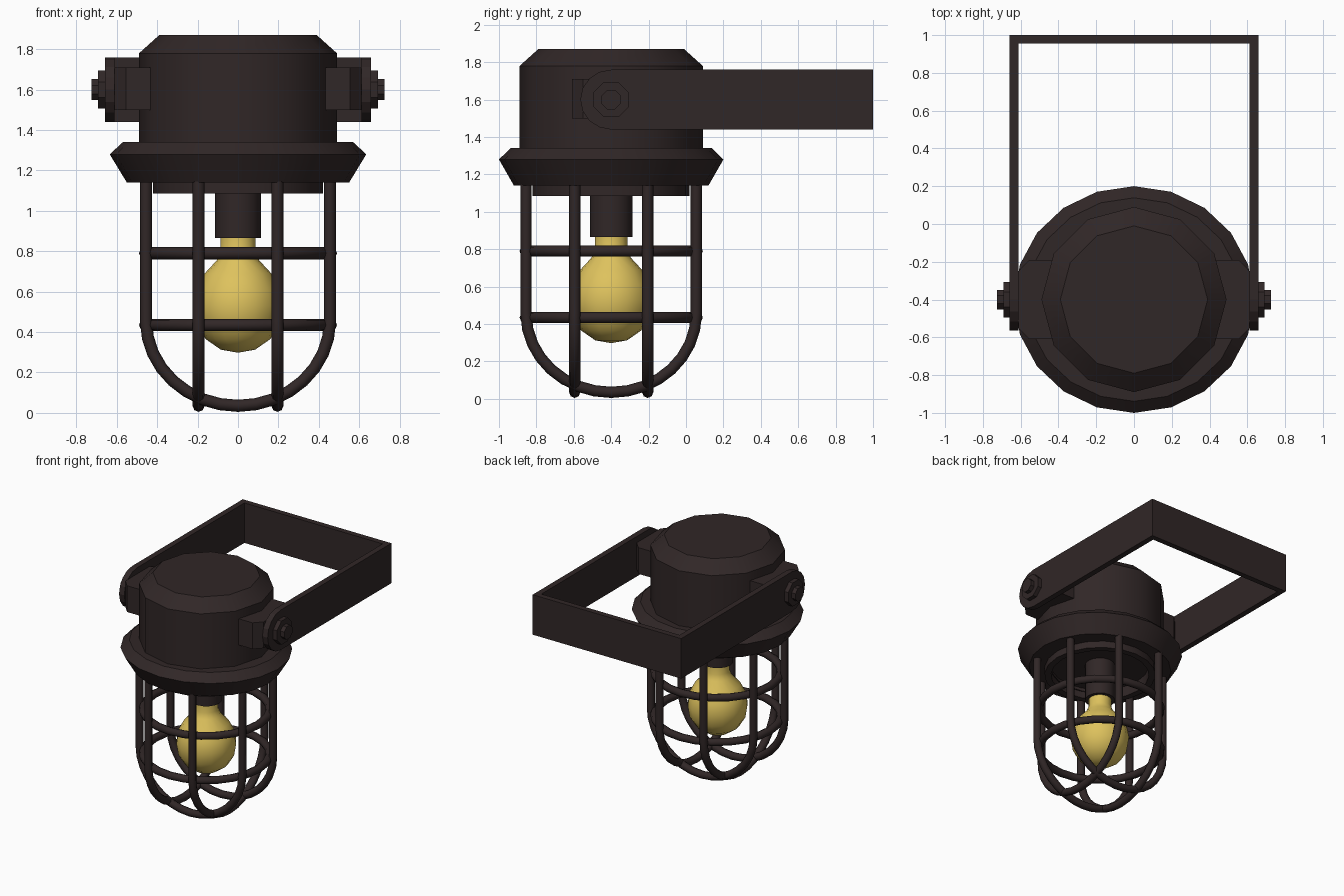
import bpy, bmesh, math
from mathutils import Vector

if "Cube" in bpy.data.objects:
    bpy.data.objects.remove(bpy.data.objects["Cube"])

CY = -0.4      # y of the lamp axis
PIVOT_Z = 1.6  # height of the bracket pivot


def material(name, rgb):
    m = bpy.data.materials.new(name)
    m.diffuse_color = (*rgb, 1)
    m.use_nodes = True
    m.node_tree.nodes["Principled BSDF"].inputs["Base Color"].default_value = m.diffuse_color
    return m


IRON = material("dark_iron", (0.030, 0.020, 0.020))
GLASS = material("warm_glass", (0.73, 0.54, 0.11))


def finish(name, bm, mat, angle=None):
    bmesh.ops.remove_doubles(bm, verts=bm.verts, dist=1e-5)
    bmesh.ops.recalc_face_normals(bm, faces=bm.faces)
    me = bpy.data.meshes.new(name)
    bm.to_mesh(me)
    bm.free()
    ob = bpy.data.objects.new(name, me)
    bpy.context.collection.objects.link(ob)
    me.materials.append(mat)
    if angle:
        bpy.ops.object.select_all(action='DESELECT')
        ob.select_set(True)
        bpy.context.view_layer.objects.active = ob
        bpy.ops.object.shade_smooth_by_angle(angle=math.radians(angle))
    return ob


def lathe(name, profile, sides, mat, sy=1.0, angle=35):
    """Spin (radius, z) points round the lamp axis; sy squashes in y."""
    bm = bmesh.new()
    vs = [bm.verts.new((r, 0, z)) for r, z in profile]
    es = [bm.edges.new(p) for p in zip(vs, vs[1:])]
    bmesh.ops.spin(bm, geom=vs + es, cent=(0, 0, 0), axis=(0, 0, 1),
                   angle=math.tau, steps=sides, use_duplicate=False)
    for v in bm.verts:
        v.co.y = v.co.y * sy + CY
    return finish(name, bm, mat, angle)


def prism(name, outline, place, depth, mat=IRON):
    """Extrude a 2D outline; place maps (a, b) to a point, depth is a vector."""
    bm = bmesh.new()
    f = bm.faces.new([bm.verts.new(place(a, b)) for a, b in outline])
    ext = bmesh.ops.extrude_face_region(bm, geom=[f])["geom"]
    bmesh.ops.translate(bm, vec=Vector(depth),
                        verts=[g for g in ext if isinstance(g, bmesh.types.BMVert)])
    if f.is_valid and not any(len(e.link_faces) < 2 for e in f.edges):
        pass
    else:
        bmesh.ops.holes_fill(bm, edges=bm.edges)
    return finish(name, bm, mat)


def tube(name, points, closed=False, radius=0.03):
    cu = bpy.data.curves.new(name, 'CURVE')
    cu.dimensions = '3D'
    cu.bevel_depth = radius
    cu.bevel_resolution = 2
    cu.use_fill_caps = True
    sp = cu.splines.new('POLY')
    sp.points.add(len(points) - 1)
    for p, co in zip(sp.points, points):
        p.co = (*co, 1)
    sp.use_cyclic_u = closed
    cu.materials.append(IRON)
    ob = bpy.data.objects.new(name, cu)
    bpy.context.collection.objects.link(ob)
    bpy.ops.object.select_all(action='DESELECT')
    ob.select_set(True)
    bpy.context.view_layer.objects.active = ob
    bpy.ops.object.convert(target='MESH')
    bpy.ops.object.shade_smooth_by_angle(angle=math.radians(50))


def ngon(r, n):
    return [(r * math.cos(math.tau * (i + 0.5) / n), r * math.sin(math.tau * (i + 0.5) / n))
            for i in range(n)]


# Housing, flange and the recessed rim below it
lathe("housing", [(0, 1.17), (0.49, 1.17), (0.49, 1.78), (0.39, 1.87), (0, 1.87)], 12, IRON)
lathe("flange", [(0.38, 1.14), (0.55, 1.14), (0.635, 1.28), (0.57, 1.34), (0.38, 1.34)],
      20, IRON, sy=0.945)
lathe("lower_rim", [(0.42, 1.18), (0.42, 1.085), (0.37, 1.085), (0.37, 1.18)], 20, IRON)

# Socket and bulb
lathe("socket", [(0, 0.865), (0.113, 0.865), (0.113, 1.18)], 16, IRON)
lathe("bulb", [(0.087, 0.88), (0.087, 0.80), (0.105, 0.755), (0.165, 0.69), (0.207, 0.61),
               (0.22, 0.53), (0.206, 0.44), (0.16, 0.365), (0.085, 0.313), (0, 0.298)],
      16, GLASS, angle=60)

# Cage: two U hoops each way, and two rings
A, ZC, ZB = 0.455, 0.455, 0.035
u = [(-A, 1.18)]
u += [(-A * math.cos(math.pi * i / 16), ZC - (ZC - ZB) * math.sin(math.pi * i / 16))
      for i in range(17)]
u += [(A, 1.18)]
for s, side in ((-1, "a"), (1, "b")):
    tube("cage_hoop_wide_" + side, [(a, CY + s * 0.195, z) for a, z in u])
    tube("cage_hoop_deep_" + side, [(s * 0.195, CY + a, z) for a, z in u])
for z, nm in ((0.79, "upper"), (0.435, "lower")):
    tube("cage_ring_" + nm, [(0.46 * math.cos(math.tau * i / 24),
                              CY + 0.46 * math.sin(math.tau * i / 24), z)
                             for i in range(24)], True)

# Bracket arms, lugs and bolts on both sides
arm = [(1.0, -0.16), (1.0, 0.16)]
arm += [(CY - 0.165 * math.sin(math.pi * i / 8), 0.16 * math.cos(math.pi * i / 8))
        for i in range(9)]
lug = [(0.30, -0.21), (0.555, -0.21), (0.612, -0.15), (0.612, 0.15), (0.555, 0.21), (0.30, 0.21)]
for s, side in ((-1, "left"), (1, "right")):
    prism("bracket_arm_" + side, arm,
          lambda a, b: (s * 0.612, a, PIVOT_Z + b), (s * 0.046, 0, 0))
    prism("lug_" + side, lug, lambda a, b: (s * a, CY + b, 1.50), (0, 0, 0.21))
    prism("washer_" + side, ngon(0.102, 8),
          lambda a, b: (s * 0.65, CY + a, PIVOT_Z + b), (s * 0.042, 0, 0))
    prism("bolt_head_" + side, ngon(0.056, 8),
          lambda a, b: (s * 0.68, CY + a, PIVOT_Z + b), (s * 0.046, 0, 0))

# Rear bar of the bracket
prism("bracket_back", [(-0.63, -0.16), (0.63, -0.16), (0.63, 0.16), (-0.63, 0.16)],
      lambda a, b: (a, 0.955, PIVOT_Z + b), (0, 0.045, 0))
